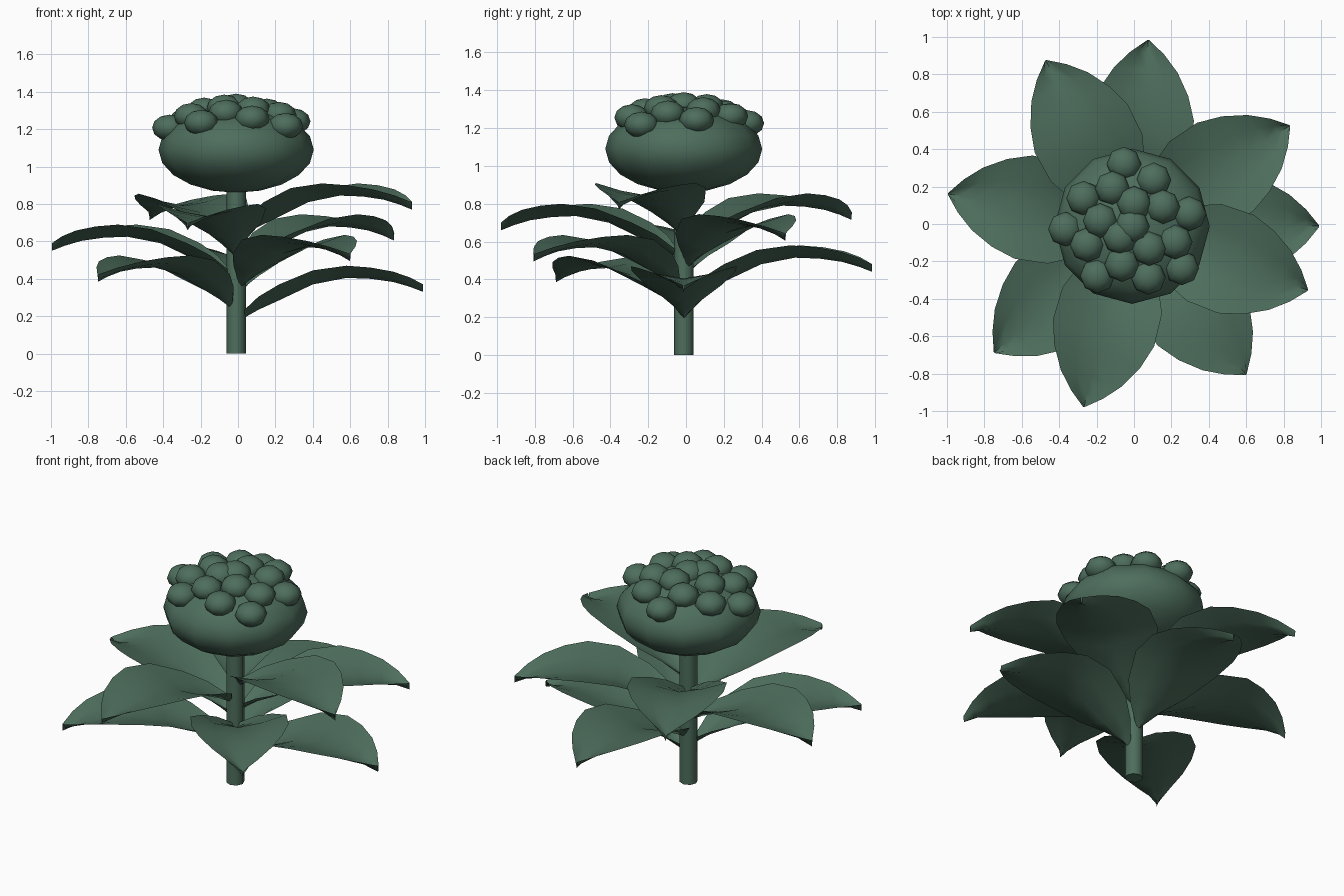
import bpy, bmesh, math
from mathutils import Matrix, Vector

cube = bpy.data.objects.get("Cube")
if cube:
    bpy.data.objects.remove(cube, do_unlink=True)

green = bpy.data.materials.new("dull_green")
green.use_nodes = True
color = (0.075, 0.155, 0.108, 1)
green.diffuse_color = color
green.node_tree.nodes["Principled BSDF"].inputs["Base Color"].default_value = color

AXIS = Vector((-0.01, -0.012, 0))
TURN = math.radians(-137.5)   # spiral step shared by leaves and buds


def finish(name, bm, angle=60):
    mesh = bpy.data.meshes.new(name)
    bm.to_mesh(mesh)
    bm.free()
    mesh.materials.append(green)
    mesh.shade_smooth()
    mesh.set_sharp_from_angle(angle=math.radians(angle))
    obj = bpy.data.objects.new(name, mesh)
    bpy.context.collection.objects.link(obj)
    return obj


def ellipsoid(name, center, radius, height, segments, rings):
    bm = bmesh.new()
    bmesh.ops.create_uvsphere(bm, u_segments=segments, v_segments=rings, radius=1)
    bm.transform(Matrix.Translation(center) @ Matrix.Diagonal((radius, radius, height, 1)))
    return finish(name, bm)


# Stem
bm = bmesh.new()
bmesh.ops.create_cone(bm, cap_ends=True, segments=8, radius1=0.052, radius2=0.052, depth=0.92)
bm.transform(Matrix.Translation(AXIS + Vector((0, 0, 0.46))))
finish("stem", bm)

# Leaf rows: distance out, midrib height, half width, rise of the edge
ROWS = [(0.04, 0.19, 0.02, 0.04), (0.12, 0.235, 0.11, 0.07),
        (0.23, 0.285, 0.20, 0.085), (0.41, 0.37, 0.275, 0.075),
        (0.59, 0.405, 0.28, 0.065), (0.72, 0.4, 0.238, 0.06),
        (0.84, 0.383, 0.17, 0.055), (0.93, 0.357, 0.09, 0.05),
        (1.0, 0.33, 0.004, 0.04)]


def leaf(index):
    bm = bmesh.new()
    grid = [[bm.verts.new((out, half * side, mid + fold * abs(side) ** 1.4))
             for side in (-1, -0.5, 0, 0.5, 1)]
            for out, mid, half, fold in ROWS]
    for near, far in zip(grid, grid[1:]):
        for j in range(4):
            bm.faces.new((near[j], far[j], far[j + 1], near[j + 1]))
    lift = AXIS + Vector((0, 0, 0.055 * index))
    bm.transform(Matrix.Translation(lift) @ Matrix.Rotation(TURN * index, 4, 'Z'))
    finish(f"leaf_{index + 1}", bm)


for i in range(9):
    leaf(i)

# Flower head
HEAD_R, HEAD_H = 0.415, 0.23
HEAD = AXIS + Vector((0, 0, 1.09))
ellipsoid("flower_head", HEAD, HEAD_R, HEAD_H, 12, 10)

# Buds spiralling over the top of the head
for i in range(18):
    r = 0.0865 * math.sqrt(i)
    z = HEAD_H * math.sqrt(1 - (r / HEAD_R) ** 2)
    spot = HEAD + Vector((r * math.cos(TURN * i), r * math.sin(TURN * i), z))
    ellipsoid(f"bud_{i + 1}", spot, 0.093, 0.07, 8, 6)
